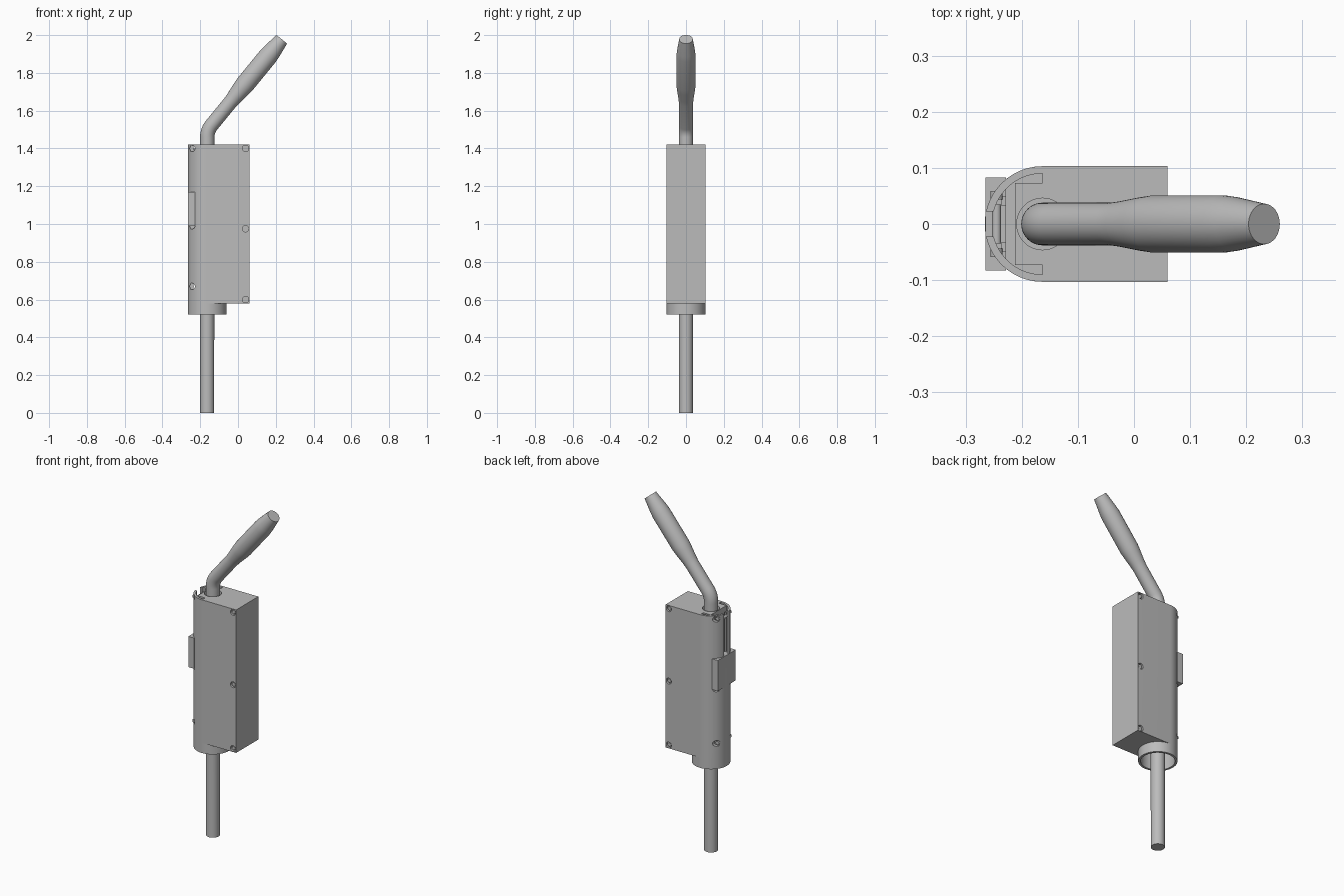
import bpy, bmesh, math
from mathutils import Vector, Matrix

cube = bpy.data.objects.get("Cube")
if cube:
    bpy.data.objects.remove(cube, do_unlink=True)

grey = bpy.data.materials.new("plain grey")
grey.use_nodes = True
GREY = (0.5, 0.5, 0.5, 1)
grey.diffuse_color = GREY
grey.node_tree.nodes["Principled BSDF"].inputs["Base Color"].default_value = GREY

AXIS, R, INNER = -0.163, 0.103, 0.09      # rod axis, shell radii
TOP, BASE, FLAT = 1.42, 0.58, 0.06        # case heights and flat end


def make(name, bm):
    bmesh.ops.recalc_face_normals(bm, faces=bm.faces)
    mesh = bpy.data.meshes.new(name)
    bm.to_mesh(mesh)
    bm.free()
    mesh.materials.append(grey)
    ob = bpy.data.objects.new(name, mesh)
    bpy.context.collection.objects.link(ob)
    return ob


def prism(name, outline, z0, z1):
    bm = bmesh.new()
    face = bm.faces.new([bm.verts.new((x, y, z0)) for x, y in outline])
    side = bmesh.ops.extrude_face_region(bm, geom=[face])["geom"]
    bmesh.ops.translate(bm, vec=(0, 0, z1 - z0),
                        verts=[v for v in side if isinstance(v, bmesh.types.BMVert)])
    return make(name, bm)


def block(name, x0, x1, y0, y1, z0, z1):
    return prism(name, [(x0, y0), (x1, y0), (x1, y1), (x0, y1)], z0, z1)


def arc(r, start, end, n):
    return [(AXIS + r * math.cos(start + (end - start) * i / n),
             r * math.sin(start + (end - start) * i / n)) for i in range(n + 1)]


def disc(name, r, z0, z1):
    return prism(name, arc(r, 0, math.tau, 48)[:-1], z0, z1)


def peg(name, r, x, z, y0, y1):
    bm = bmesh.new()
    spot = Matrix.Translation((x, (y0 + y1) / 2, z)) @ Matrix.Rotation(math.pi / 2, 4, "X")
    bmesh.ops.create_cone(bm, cap_ends=True, segments=24, radius1=r, radius2=r,
                          depth=abs(y1 - y0), matrix=spot)
    return make(name, bm)


def cut(target, cutter):
    cutter.hide_render = True
    mod = target.modifiers.new("cut", "BOOLEAN")
    mod.operation, mod.solver, mod.object = "DIFFERENCE", "EXACT", cutter
    bpy.context.view_layer.objects.active = target
    bpy.ops.object.modifier_apply(modifier=mod.name)
    bpy.data.objects.remove(cutter, do_unlink=True)


# Case with one rounded edge, and the hollow collar below it
case = prism("case", [(FLAT, -R), (FLAT, R)] + arc(R, math.pi / 2, 3 * math.pi / 2, 40),
             BASE, TOP)
collar = disc("collar", R, 0.52, BASE)
cut(collar, disc("bore", INNER, 0.5, 0.6))
cut(case, disc("bore", INNER, 0.55, 0.7))

# Pocket behind the curved shell, slide slot, and clearance around the rod
side = 0.073
a = math.asin(side / INNER)
pocket = arc(INNER, math.pi - a, math.pi + a, 24)
cut(case, prism("pocket", [(-0.212, side)] + pocket + [(-0.212, -side)], 1.15, 1.5))
for s in (-1, 1):
    bend = arc(INNER, math.pi / 2 * s, (math.pi - a) * s, 10)
    cut(case, prism("pocket", bend + [(AXIS, side * s)], 1.15, 1.5))
cut(case, block("slot", -0.3, -0.23, -0.022, 0.022, 1.1, 1.5))
cut(case, disc("clearance", 0.046, 1.40, 1.5))

# Recessed screws on both sides
for s in (-1, 1):
    spots = [(0.04, z, R) for z in (1.40, 0.975, 0.60)]
    spots += [(-0.245, z, 0.064) for z in (1.40, 0.99, 0.67)]
    for x, z, y in spots:
        cut(case, peg("recess", 0.017, x, z, s * (y - 0.012), s * (y + 0.04)))
        peg("screw", 0.011, x, z, s * (y - 0.02), s * (y - 0.005))

# Sliding plate, its guide brackets and cross pin
block("slide_plate", -0.265, -0.228, -0.083, 0.083, 0.99, 1.17)
for s in (-1, 1):
    block("guide_bracket", -0.237, -0.228, s * 0.033, s * 0.05, 1.15, 1.40)
peg("cross_pin", 0.008, -0.245, 1.385, -0.035, 0.035)

# Rod that bends into the swelling handle: (centre x, centre z, radius, tilt)
tilt = math.atan2(0.63, 0.77)
bend_r = 0.1
rise = bend_r * math.tan(tilt / 2)
knee = 1.495
path = [(AXIS, 0, 0.037, 0)]
for i in range(9):
    t = tilt * i / 8
    path.append((AXIS + bend_r * (1 - math.cos(t)),
                 knee - rise + bend_r * math.sin(t), 0.038, t))
for x, r in ((-0.04, 0.038), (-0.02, 0.041), (0.015, 0.048), (0.035, 0.051),
             (0.16, 0.051), (0.18, 0.048), (0.232, 0.036)):
    path.append((x, knee + (x - AXIS) / math.tan(tilt), r, tilt))

bm = bmesh.new()
rings = []
for x, z, r, t in path:
    across = Vector((math.cos(t), 0, -math.sin(t)))
    rings.append([bm.verts.new(Vector((x, 0, z)) + across * r * math.cos(u)
                               + Vector((0, r * math.sin(u), 0)))
                  for u in (math.tau * k / 40 for k in range(40))])
for low, high in zip(rings, rings[1:]):
    for k in range(40):
        n = (k + 1) % 40
        bm.faces.new((low[k], low[n], high[n], high[k]))
bm.faces.new(rings[0])
bm.faces.new(rings[-1])
make("rod_and_handle", bm)

# Smooth rounded surfaces, keeping the edges sharp
for ob in bpy.context.collection.objects:
    if ob.type == "MESH" and grey.name in ob.data.materials:
        ob.select_set(True)
        bpy.context.view_layer.objects.active = ob
bpy.ops.object.shade_smooth_by_angle(angle=math.radians(30))
